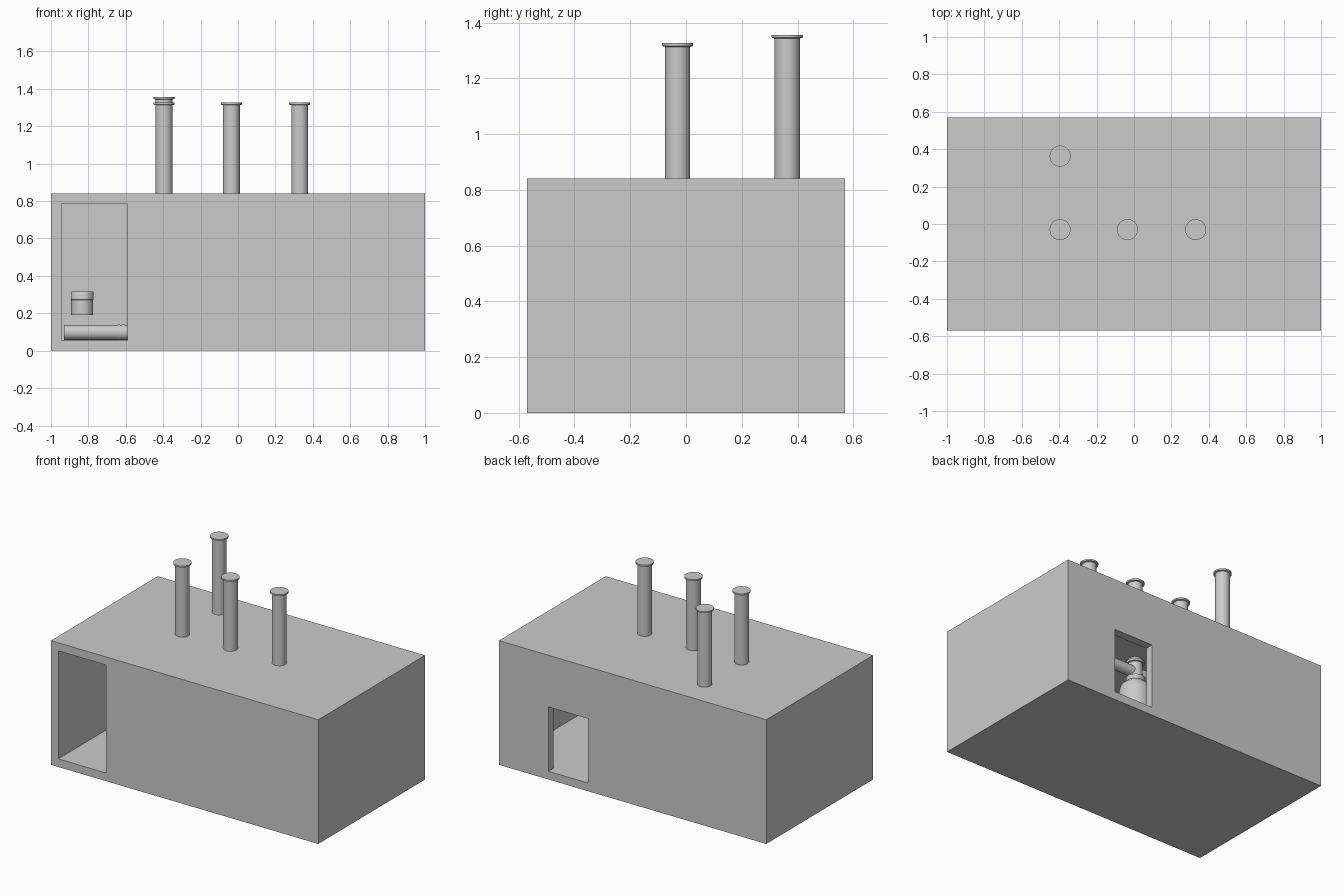
import bpy, math

if "Cube" in bpy.data.objects:
    bpy.data.objects.remove(bpy.data.objects["Cube"])


def box(name, x0, x1, y0, y1, z0, z1):
    bpy.ops.mesh.primitive_cube_add(size=1, location=((x0 + x1) / 2, (y0 + y1) / 2, (z0 + z1) / 2))
    o = bpy.context.object
    o.name = name
    o.scale = (x1 - x0, y1 - y0, z1 - z0)
    bpy.ops.object.transform_apply(location=False, rotation=False, scale=True)
    return o


def lathe(name, loc, profile, axis='Z', n=40):
    """Closed solid of revolution from (radius, height) pairs, standing along an axis."""
    verts, faces = [], []
    for r, h in profile:
        for i in range(n):
            a = 2 * math.pi * i / n
            verts.append((r * math.cos(a), r * math.sin(a), h))
    for k in range(len(profile) - 1):
        for i in range(n):
            j = (i + 1) % n
            faces.append((k * n + i, k * n + j, (k + 1) * n + j, (k + 1) * n + i))
    faces.append(tuple(reversed(range(n))))
    faces.append(tuple(range((len(profile) - 1) * n, len(profile) * n)))
    me = bpy.data.meshes.new(name)
    me.from_pydata(verts, [], faces)
    o = bpy.data.objects.new(name, me)
    bpy.context.collection.objects.link(o)
    o.location = loc
    if axis == 'X':
        o.rotation_euler = (0, math.pi / 2, 0)
    bpy.ops.object.select_all(action='DESELECT')
    o.select_set(True)
    bpy.context.view_layer.objects.active = o
    bpy.ops.object.shade_smooth_by_angle(angle=math.radians(35))
    return o


X, Y, H, T = 1.0, 0.57, 0.84, 0.055

# Hollow building shell with a front doorway and a rear opening
shell = box("building_shell", -X, X, -Y, Y, 0, H)
cutters = [
    box("room_cutter", -X + T, X - T, -Y + T, Y - T, T, H - T),
    box("doorway_cutter", -X + T, -0.59, -Y - 0.1, -Y + T + 0.1, T, H - T),
    box("rear_opening_cutter", 0.335, 0.63, Y - T - 0.1, Y + 0.1, T, 0.49),
]
for c in cutters:
    m = shell.modifiers.new("cut", 'BOOLEAN')
    m.operation = 'DIFFERENCE'
    m.solver = 'EXACT'
    m.object = c
    bpy.context.view_layer.objects.active = shell
    bpy.ops.object.modifier_apply(modifier=m.name)
    bpy.data.objects.remove(c)

# Exhaust stacks with flanged tops, flaring into vessels inside the room
R, F = 0.045, 0.056
stack_x = (-0.395, -0.035, 0.33)
for i, x in enumerate(stack_x):
    lathe(f"stack_{i + 1}", (x, -0.03, 0), [
        (R, 0.66), (R, 0.755), (F, 0.755), (F, 0.77), (R, 0.77),
        (R, 1.313), (F, 1.316), (F, 1.326)])
    lathe(f"vessel_{i + 1}", (x, -0.03, 0), [
        (0.10, T), (0.10, 0.56), (0.09, 0.60), (F, 0.63), (F, 0.66)])

# Tall rear stack standing on the floor
lathe("rear_stack", (-0.395, 0.363, 0), [
    (F, T), (F, 0.07), (R, 0.07), (R, 1.343), (F, 1.346), (F, 1.356)])

# Header pipe joining the three stacks
lathe("header_pipe", (stack_x[0], -0.03, 0.70), [
    (0.035, 0), (0.035, stack_x[2] - stack_x[0])], 'X')

# Floor pipe with banded coupling
lathe("floor_pipe", (-0.93, -0.03, 0.098), [
    (0.04, 0), (0.04, 0.285), (0.042, 0.285), (0.042, 0.30), (0.04, 0.30),
    (0.04, 0.31), (0.042, 0.31), (0.042, 0.325), (0.04, 0.325), (0.04, 0.44)], 'X')

# Small canister on the rear wall with a lid seam
lathe("wall_canister", (-0.833, 0.453, 0), [
    (0.059, 0.19), (0.059, 0.272), (0.061, 0.274), (0.061, 0.31), (0.057, 0.316)])
